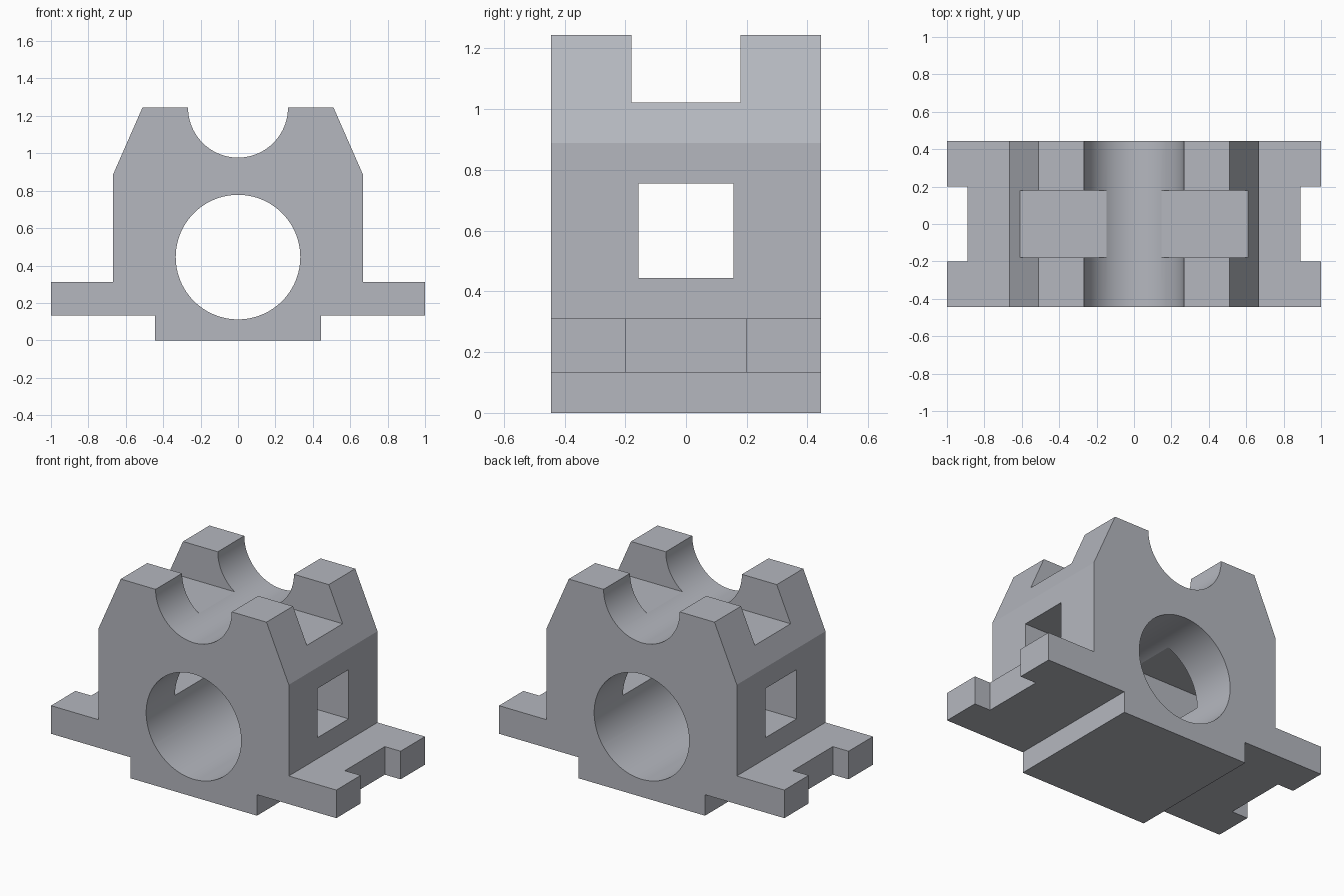
import bpy
import bmesh
from math import sin, cos, pi, radians

if "Cube" in bpy.data.objects:
    bpy.data.objects.remove(bpy.data.objects["Cube"])

DEPTH = 0.444                        # half depth in y
TOP = 1.244                          # overall height
GROOVE_R = 0.267
BORE_R, BORE_Z = 0.333, 0.445


def extrude_profile(name, pts, half_depth):
    """Extrude an x/z outline symmetrically along y."""
    bm = bmesh.new()
    face = bm.faces.new([bm.verts.new((x, -half_depth, z)) for x, z in pts])
    ext = bmesh.ops.extrude_face_region(bm, geom=[face])
    verts = [v for v in ext["geom"] if isinstance(v, bmesh.types.BMVert)]
    bmesh.ops.translate(bm, verts=verts, vec=(0, 2 * half_depth, 0))
    bmesh.ops.recalc_face_normals(bm, faces=bm.faces)
    mesh = bpy.data.meshes.new(name)
    bm.to_mesh(mesh)
    bm.free()
    obj = bpy.data.objects.new(name, mesh)
    bpy.context.collection.objects.link(obj)
    return obj


def arc(radius, cz, start, end, steps):
    return [(radius * cos(start + (end - start) * i / steps),
             cz + radius * sin(start + (end - start) * i / steps))
            for i in range(steps + 1)]


def box(name, x0, x1, half_y, z0, z1):
    return extrude_profile(name, [(x0, z0), (x1, z0), (x1, z1), (x0, z1)], half_y)


def cut(target, cutter):
    cutter.hide_render = True
    mod = target.modifiers.new(cutter.name, 'BOOLEAN')
    mod.operation = 'DIFFERENCE'
    mod.solver = 'EXACT'
    mod.object = cutter
    bpy.context.view_layer.objects.active = target
    bpy.ops.object.modifier_apply(modifier=mod.name)
    bpy.data.objects.remove(cutter)


# Housing outline: foot, flanges, shoulders and round top groove
right = [(0.444, 0), (0.444, 0.133), (1.0, 0.133), (1.0, 0.311),
         (0.667, 0.311), (0.667, 0.889), (0.511, TOP)]
left = [(-x, z) for x, z in reversed(right)]
groove = arc(GROOVE_R, TOP, 0, -pi, 48)
housing = extrude_profile("bearing_housing", right + groove + left, DEPTH)

# Main bore, front to back
cut(housing, extrude_profile("bore_cutter", arc(BORE_R, BORE_Z, 0, 2 * pi, 96)[:-1], 0.6))

# Square side windows and the cross slot in the top
cut(housing, box("window_cutter", -0.8, 0.8, 0.156, 0.444, 0.756))
cut(housing, box("top_slot_cutter", -0.8, 0.8, 0.179, 1.022, 1.4))

# Open notches in the flange ends
for side in (-1, 1):
    x0, x1 = sorted((side * 0.889, side * 1.1))
    cut(housing, box("flange_notch_cutter", x0, x1, 0.2, 0.05, 0.4))

# Blue-grey metal
metal = bpy.data.materials.new("blue_grey_metal")
metal.diffuse_color = (0.46, 0.475, 0.52, 1)
metal.use_nodes = True
metal.node_tree.nodes["Principled BSDF"].inputs["Base Color"].default_value = metal.diffuse_color
housing.data.materials.clear()
housing.data.materials.append(metal)

# Smooth the round surfaces, keep corners crisp
bpy.ops.object.select_all(action='DESELECT')
housing.select_set(True)
bpy.context.view_layer.objects.active = housing
bpy.ops.object.shade_smooth_by_angle(angle=radians(15))
